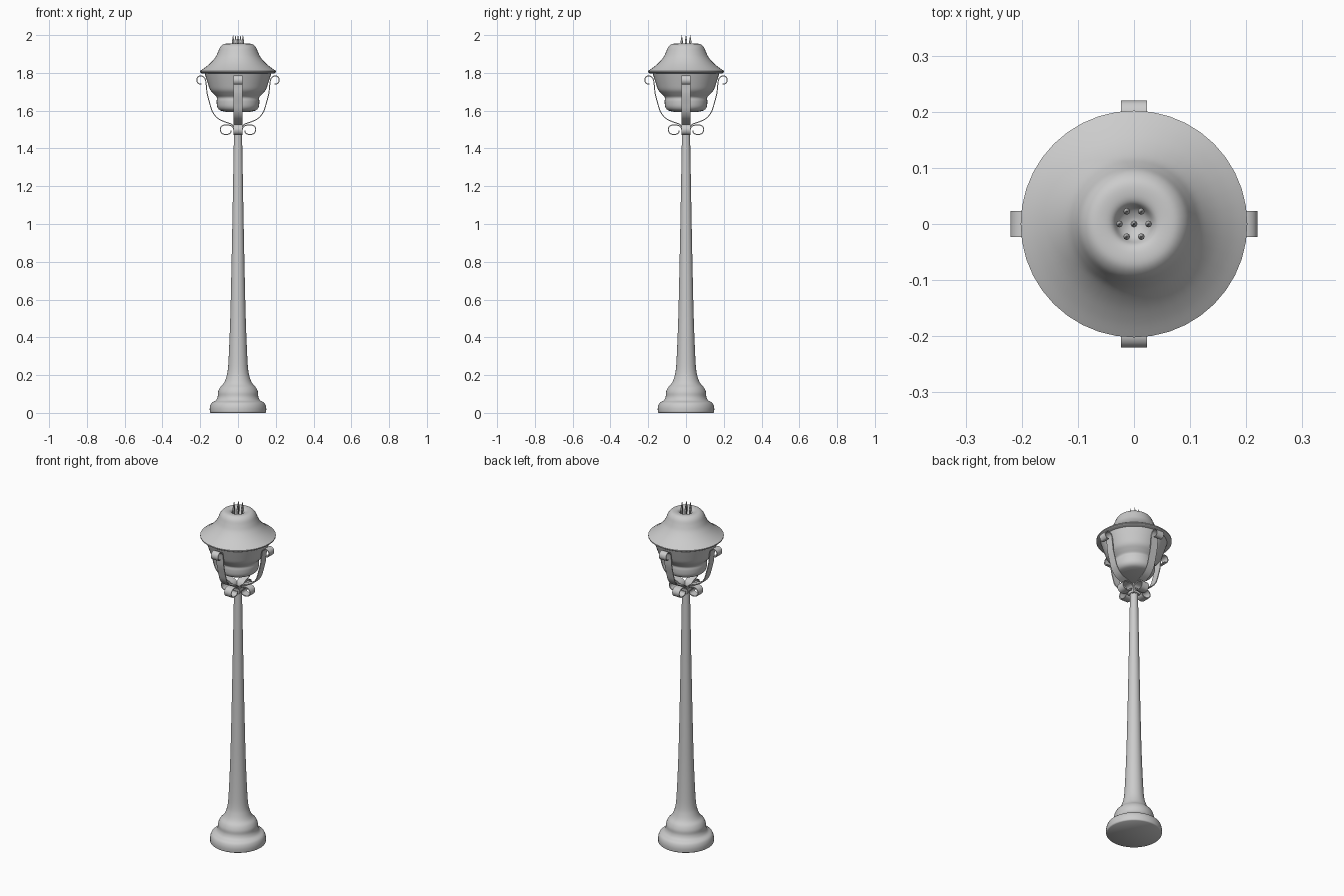
import bpy, bmesh, math
from mathutils import Vector

if "Cube" in bpy.data.objects:
    bpy.data.objects.remove(bpy.data.objects["Cube"])


def smooth_path(pts, steps=4):
    """Catmull-Rom curve through 2D points."""
    p = [Vector(q) for q in [pts[0]] + pts + [pts[-1]]]
    out = []
    for i in range(1, len(p) - 2):
        a, b, c, d = p[i - 1:i + 3]
        for s in range(steps):
            t = s / steps
            out.append(0.5 * (2 * b + (c - a) * t + (2 * a - 5 * b + 4 * c - d) * t * t
                              + (3 * b - a - 3 * c + d) * t ** 3))
    return out + [p[-1]]


def finish(name, bm, angle=50):
    bmesh.ops.remove_doubles(bm, verts=bm.verts, dist=1e-5)
    bmesh.ops.recalc_face_normals(bm, faces=bm.faces)
    mesh = bpy.data.meshes.new(name)
    bm.to_mesh(mesh)
    bm.free()
    obj = bpy.data.objects.new(name, mesh)
    bpy.context.collection.objects.link(obj)
    bpy.ops.object.select_all(action='DESELECT')
    obj.select_set(True)
    bpy.context.view_layer.objects.active = obj
    bpy.ops.object.shade_smooth_by_angle(angle=math.radians(angle))
    return obj


def lathe(name, profile, sides=40):
    bm = bmesh.new()
    vs = [bm.verts.new((max(r, 0), 0, z)) for r, z in profile]
    es = [bm.edges.new(e) for e in zip(vs, vs[1:])]
    bmesh.ops.spin(bm, geom=vs + es, axis=(0, 0, 1), cent=(0, 0, 0),
                   angle=math.tau, steps=sides, use_duplicate=False)
    return finish(name, bm)


def strip(name, pts, turn, width=0.046, thick=0.005):
    """Flat iron band following a path in the radial plane."""
    path = smooth_path(pts)
    bm = bmesh.new()
    rings = []
    for i, p in enumerate(path):
        t = (path[min(i + 1, len(path) - 1)] - path[max(i - 1, 0)]).normalized()
        n = Vector((-t.y, t.x)) * thick / 2
        rings.append([bm.verts.new((q.x, y, q.y)) for q, y in (
            (p + n, -width / 2), (p + n, width / 2), (p - n, width / 2), (p - n, -width / 2))])
    for a, b in zip(rings, rings[1:]):
        for k in range(4):
            bm.faces.new((a[k], a[(k + 1) % 4], b[(k + 1) % 4], b[k]))
    bm.faces.new(rings[0])
    bm.faces.new(rings[-1])
    finish(name, bm).rotation_euler.z = turn


# Post with stepped, flared base
post = smooth_path([(0.149, 0.004), (0.149, 0.03), (0.14, 0.052), (0.118, 0.066), (0.108, 0.085),
                    (0.106, 0.11), (0.096, 0.133), (0.078, 0.153), (0.065, 0.18), (0.055, 0.22),
                    (0.049, 0.3), (0.041, 0.5), (0.035, 0.75), (0.029, 1.05), (0.021, 1.5)])
lathe("post", [(0, 0), (0.144, 0)] + [tuple(p) for p in post] + [(0, 1.5)])

# Lantern bowl
bowl = smooth_path([(0.065, 1.594), (0.095, 1.602), (0.11, 1.62), (0.113, 1.65), (0.112, 1.67),
                    (0.128, 1.688), (0.147, 1.71), (0.16, 1.745), (0.178, 1.802)])
lathe("lantern_bowl", [(0, 1.592)] + [tuple(p) for p in bowl] + [(0, 1.802)])

# Flared cap with a dimple on top
cap = smooth_path([(0.202, 1.81), (0.175, 1.828), (0.145, 1.853), (0.12, 1.882), (0.106, 1.91),
                   (0.094, 1.937), (0.077, 1.952), (0.055, 1.954), (0.038, 1.948), (0.027, 1.93),
                   (0.012, 1.92), (0, 1.918)])
lathe("lantern_cap", [(0, 1.798), (0.192, 1.798), (0.202, 1.804)] + [tuple(p) for p in cap])

# Finial spikes: one in the centre, six around it
bm = bmesh.new()
spots = [(0, 0)] + [(0.026 * math.cos(k * math.pi / 3), 0.026 * math.sin(k * math.pi / 3)) for k in range(6)]
for x, y in spots:
    levels = [(0.004, 1.915), (0.005, 1.955), (0.006, 1.968), (0.0035, 1.982), (0.0004, 2.0)]
    rings = [[bm.verts.new((x + r * math.cos(a * math.tau / 8), y + r * math.sin(a * math.tau / 8), z))
              for a in range(8)] for r, z in levels]
    for lo, hi in zip(rings, rings[1:]):
        for k in range(8):
            bm.faces.new((lo[k], lo[(k + 1) % 8], hi[(k + 1) % 8], hi[k]))
    bm.faces.new(rings[0])
    bm.faces.new(rings[-1])
finish("finial_spikes", bm)

# Four brackets with an upper hook, and four lower scrolls
arm = [(0.019, 1.475), (0.02, 1.505), (0.033, 1.527), (0.07, 1.541), (0.108, 1.56), (0.135, 1.594),
       (0.15, 1.64), (0.163, 1.69), (0.168, 1.735), (0.175, 1.77), (0.195, 1.784), (0.213, 1.777),
       (0.218, 1.759), (0.209, 1.743), (0.194, 1.742)]
scroll = [(0.022, 1.478), (0.023, 1.502), (0.035, 1.519), (0.06, 1.525), (0.085, 1.519), (0.094, 1.499),
          (0.084, 1.479), (0.06, 1.474), (0.041, 1.481), (0.036, 1.495)]
for i in range(4):
    strip(f"bracket_{i + 1}", arm, i * math.pi / 2)
    strip(f"scroll_{i + 1}", scroll, i * math.pi / 2)
